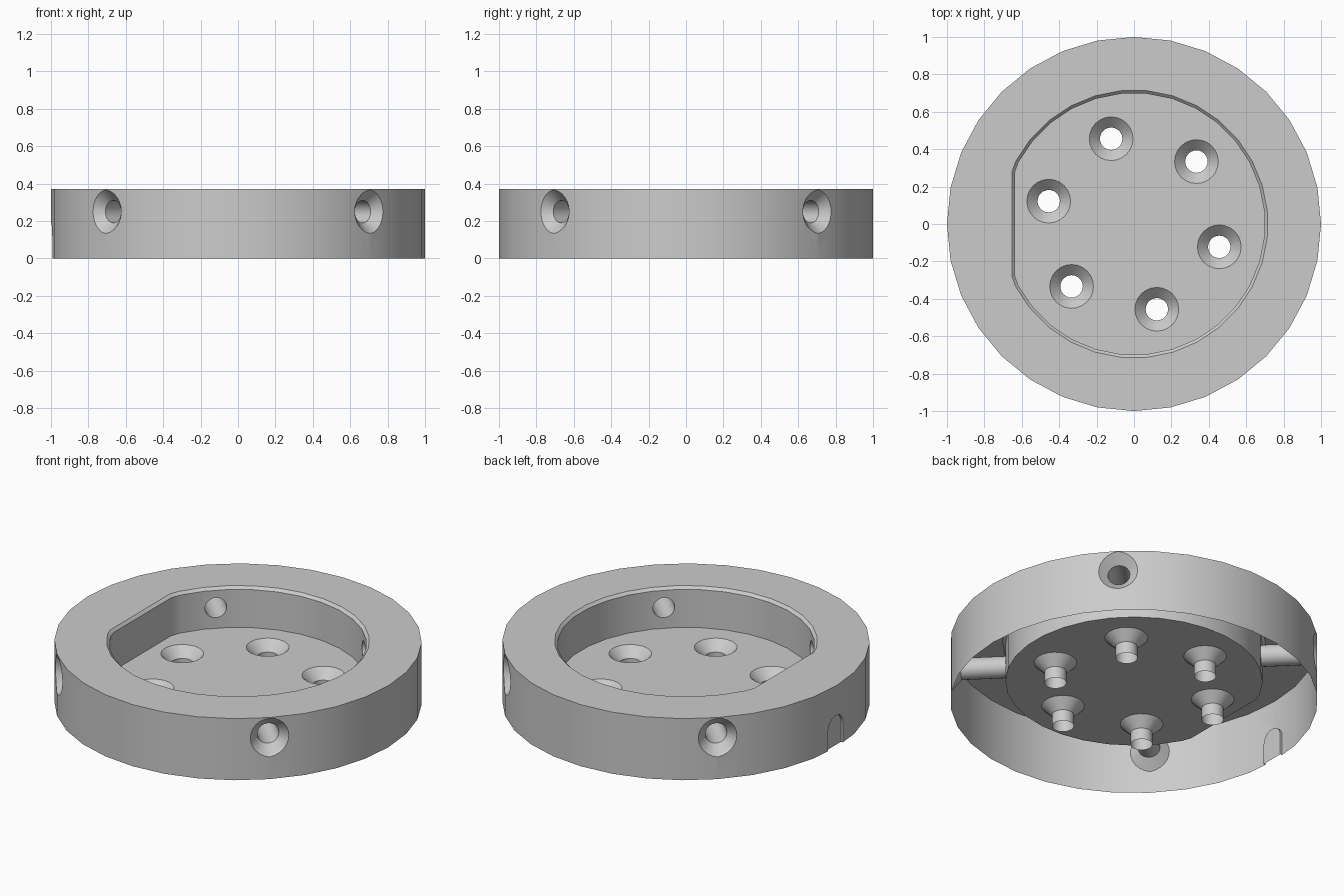
import bpy, bmesh
from math import pi, sin, cos, radians, sqrt
from mathutils import Matrix

if "Cube" in bpy.data.objects:
    bpy.data.objects.remove(bpy.data.objects["Cube"])

HEIGHT = 0.37
FLOOR = 0.126
BORE, SINK = 0.06, 0.117      # bore radius and countersink rim radius
DEPTH = SINK - BORE           # 45 degree countersink


def loft(bm, rings):
    """Skin a stack of equal point rings and cap both ends."""
    loops = [[bm.verts.new(p) for p in ring] for ring in rings]
    n = len(loops[0])
    for a, b in zip(loops, loops[1:]):
        for i in range(n):
            j = (i + 1) % n
            bm.faces.new((a[i], a[j], b[j], b[i]))
    bm.faces.new(loops[0][::-1])
    bm.faces.new(loops[-1])


def lathe(bm, profile, matrix=Matrix(), sides=32):
    """Revolve (radius, height) pairs about the matrix z axis."""
    turn = 2 * pi / sides
    loft(bm, [[(matrix @ Matrix.Rotation(i * turn, 4, 'Z')) @ Matrix.Translation((r, 0, z)).to_translation()
               for i in range(sides)] for r, z in profile])


def make_object(name, bm):
    bmesh.ops.recalc_face_normals(bm, faces=bm.faces)
    mesh = bpy.data.meshes.new(name)
    bm.to_mesh(mesh)
    bm.free()
    obj = bpy.data.objects.new(name, mesh)
    bpy.context.scene.collection.objects.link(obj)
    return obj


def cut(obj, cutter):
    mod = obj.modifiers.new("cut", 'BOOLEAN')
    mod.operation = 'DIFFERENCE'
    mod.solver = 'EXACT'
    mod.object = cutter
    cutter.hide_render = True
    bpy.context.view_layer.update()
    graph = bpy.context.evaluated_depsgraph_get()
    mesh = bpy.data.meshes.new_from_object(obj.evaluated_get(graph))
    obj.modifiers.clear()
    obj.data = mesh
    bpy.data.objects.remove(cutter)


# Round body
bm = bmesh.new()
lathe(bm, [(1, 0), (1, HEIGHT)])
body = make_object("flanged_ring", bm)


# D-shaped pocket with a chamfered rim
def d_ring(radius, flat, z):
    half = sqrt(radius ** 2 - flat ** 2) * 0.95
    step = 11.25
    pts = [(radius * cos(radians(step * (k + 0.5))), radius * sin(radians(step * (k + 0.5))), z)
           for k in range(-14, 14)]
    return pts + [(-flat, half, z), (-flat, -half, z)]


bm = bmesh.new()
inner, outer = (0.70, 0.637), (0.716, 0.652)
loft(bm, [d_ring(*inner, FLOOR), d_ring(*inner, HEIGHT - 0.016),
          d_ring(*outer, HEIGHT), d_ring(*outer, HEIGHT + 0.1)])
cut(body, make_object("pocket_cutter", bm))

# Countersunk floor holes
bm = bmesh.new()
for k in range(6):
    place = Matrix.Rotation(radians(45 + 60 * k), 4, 'Z') @ Matrix.Translation((0.472, 0, FLOOR))
    lathe(bm, [(BORE, -0.2), (BORE, -DEPTH), (SINK + 0.04, 0.04)], place, 24)

# Countersunk radial holes
for k in range(4):
    place = (Matrix.Rotation(radians(45 + 90 * k), 4, 'Z') @ Matrix.Translation((0, 0, 0.25))
             @ Matrix.Rotation(pi / 2, 4, 'Y'))
    lathe(bm, [(BORE, 0.6), (BORE, 1 - DEPTH), (SINK + 0.1, 1.1)], place, 24)

# Shallow arched index notch on the flat side
arch = [(0.07 * cos(pi * i / 12), 0.12 + 0.07 * sin(pi * i / 12)) for i in range(13)]
arch += [(-0.07, -0.1), (0.07, -0.1)]
loft(bm, [[(x, y, z) for y, z in arch] for x in (-1.1, -0.98)])
cut(body, make_object("hole_cutter", bm))

# Open underside, leaving the wall, floor and hole sleeves as a shell
bm = bmesh.new()
bm.from_mesh(body.data)
base = [f for f in bm.faces if f.normal.z < -0.9 and f.calc_center_median().z < 0.001]
bmesh.ops.delete(bm, geom=base, context='FACES')
bm.to_mesh(body.data)
bm.free()

# Grey material
grey = bpy.data.materials.new("plain_grey")
colour = (0.6, 0.6, 0.6, 1)
grey.use_nodes = True
grey.diffuse_color = colour
grey.node_tree.nodes["Principled BSDF"].inputs["Base Color"].default_value = colour
body.data.materials.clear()
body.data.materials.append(grey)

bpy.ops.object.select_all(action='DESELECT')
body.select_set(True)
bpy.context.view_layer.objects.active = body
bpy.ops.object.shade_smooth_by_angle(angle=radians(25))
